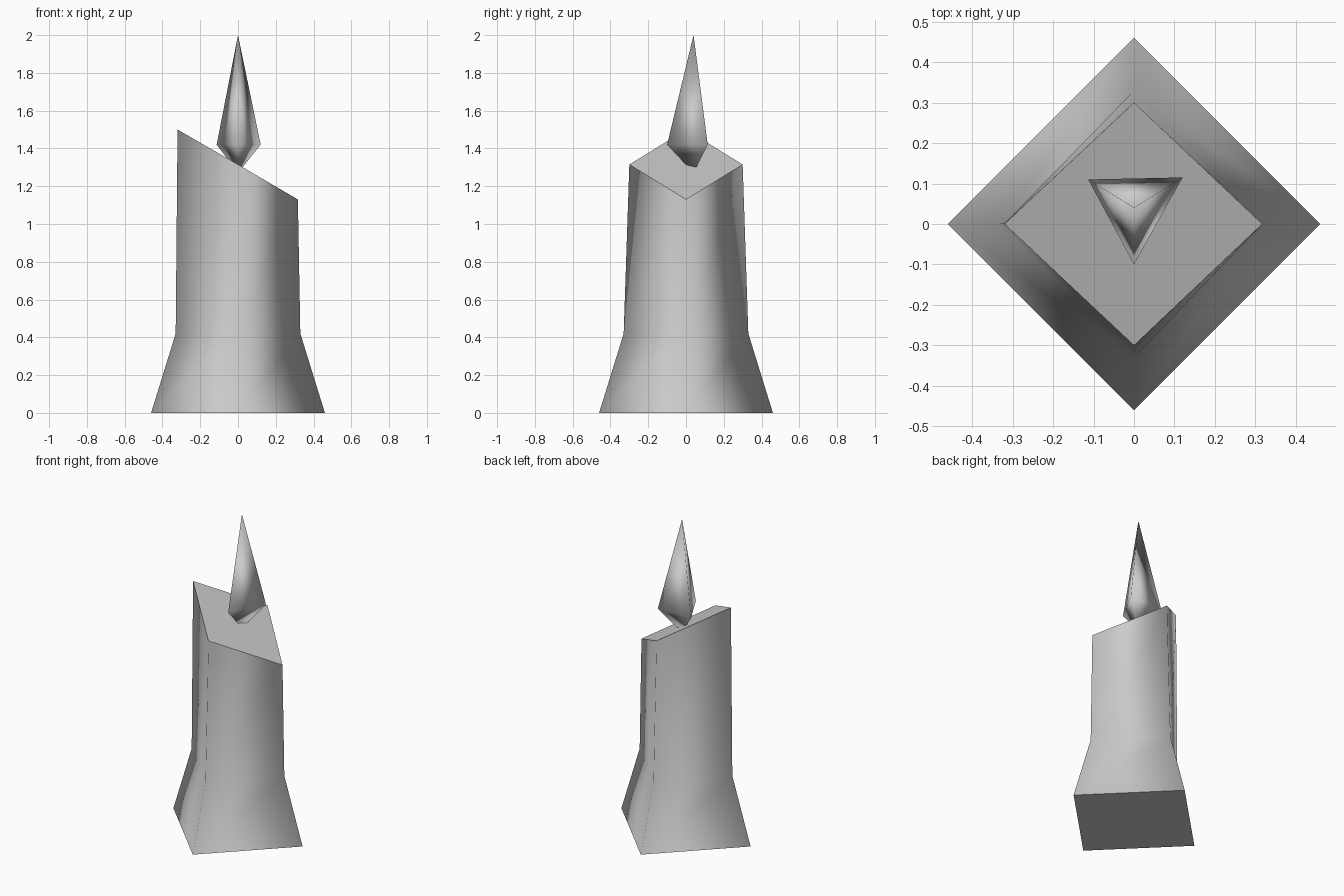
import bpy, bmesh

cube = bpy.data.objects.get("Cube")
if cube:
    bpy.data.objects.remove(cube, do_unlink=True)

grey = bpy.data.materials.new("plain grey")
grey.use_nodes = True
colour = (0.6, 0.6, 0.6, 1)
grey.diffuse_color = colour
grey.node_tree.nodes["Principled BSDF"].inputs["Base Color"].default_value = colour


def diamond(radius, z):
    """Four corners in order: right, back, left, front."""
    return [(radius, 0, z), (0, radius, z), (-radius, 0, z), (0, -radius, z)]


def loft(name, rings):
    """Join rings of points; a ring of one point becomes an apex.
    Sides are smooth and any flat cap gets a sharp rim."""
    bm = bmesh.new()
    loops = [[bm.verts.new(p) for p in ring] for ring in rings]
    for low, high in zip(loops, loops[1:]):
        n = max(len(low), len(high))
        for i in range(n):
            j = (i + 1) % n
            corners = [low[i % len(low)], low[j % len(low)],
                       high[j % len(high)], high[i % len(high)]]
            face = bm.faces.new(list(dict.fromkeys(corners)))
            face.smooth = True
    for cap in (loops[0][::-1], loops[-1]):
        if len(cap) > 1:
            for edge in bm.faces.new(cap).edges:
                edge.smooth = False
    bmesh.ops.recalc_face_normals(bm, faces=bm.faces[:])
    mesh = bpy.data.meshes.new(name)
    bm.to_mesh(mesh)
    bm.free()
    mesh.materials.append(grey)
    obj = bpy.data.objects.new(name, mesh)
    bpy.context.collection.objects.link(obj)
    return obj


# Four-sided candle with flared foot and slanted top
slanted_top = [(0.317, 0, 1.13), (0, 0.3, 1.315), (-0.32, 0, 1.5), (0, -0.3, 1.315)]
loft("candle_body", [diamond(0.46, 0), diamond(0.33, 0.42), slanted_top])

# Three-sided flame, pointed at both ends
flame_ring = [(0.12, 0.115, 1.42), (-0.113, 0.11, 1.42), (0, -0.1, 1.42)]
loft("flame", [[(0, 0.04, 1.27)], flame_ring, [(0, 0.04, 2)]])
